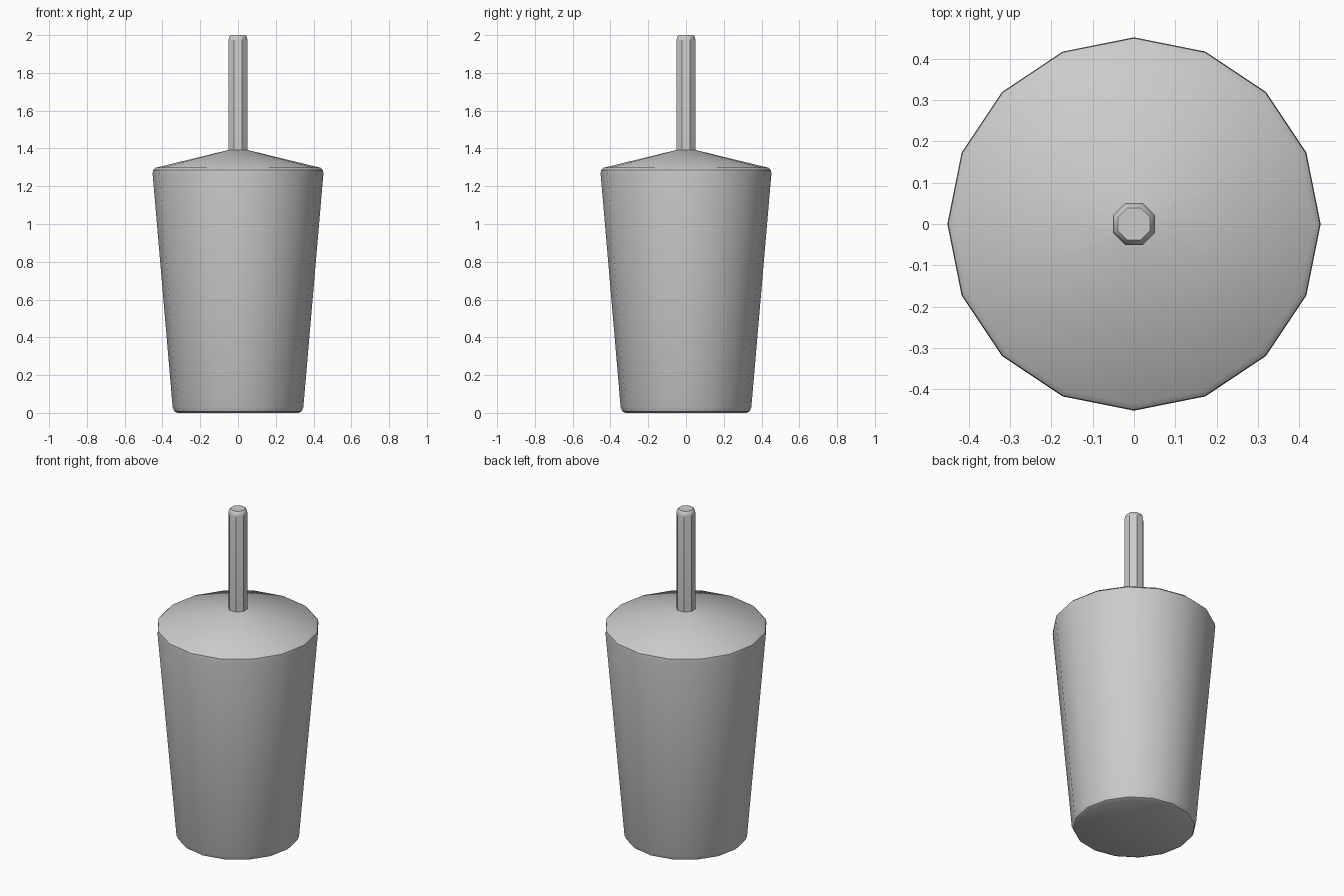
import bpy, bmesh, math

if "Cube" in bpy.data.objects:
    bpy.data.objects.remove(bpy.data.objects["Cube"])


def lathe(name, profile, sides, turn=0.0):
    """Closed solid of stacked rings; profile is (radius, z) from bottom to top."""
    bm = bmesh.new()
    rings = []
    for r, z in profile:
        angles = [turn + 2 * math.pi * i / sides for i in range(sides)]
        rings.append([bm.verts.new((r * math.cos(a), r * math.sin(a), z)) for a in angles])
    for lo, hi in zip(rings, rings[1:]):
        for i in range(sides):
            j = (i + 1) % sides
            bm.faces.new((lo[i], lo[j], hi[j], hi[i]))
    bm.faces.new(rings[0][::-1])
    bm.faces.new(rings[-1])
    mesh = bpy.data.meshes.new(name)
    bm.to_mesh(mesh)
    bm.free()
    obj = bpy.data.objects.new(name, mesh)
    bpy.context.collection.objects.link(obj)
    bpy.ops.object.select_all(action='DESELECT')
    obj.select_set(True)
    bpy.context.view_layer.objects.active = obj
    bpy.ops.object.shade_smooth_by_angle(angle=math.radians(35))
    return obj


# Tapered cup with softened base and rim, closed by a shallow conical lid
lathe("cup_with_lid", [(0.32, 0.0), (0.337, 0.008), (0.346, 0.03),
                       (0.452, 1.265), (0.45, 1.285), (0.436, 1.298),
                       (0.045, 1.393)], 16)

# Straw with rounded tip, flats facing the axes
lathe("straw", [(0.055, 1.36), (0.055, 1.97), (0.051, 1.99), (0.042, 2.0)],
      8, math.pi / 8)
